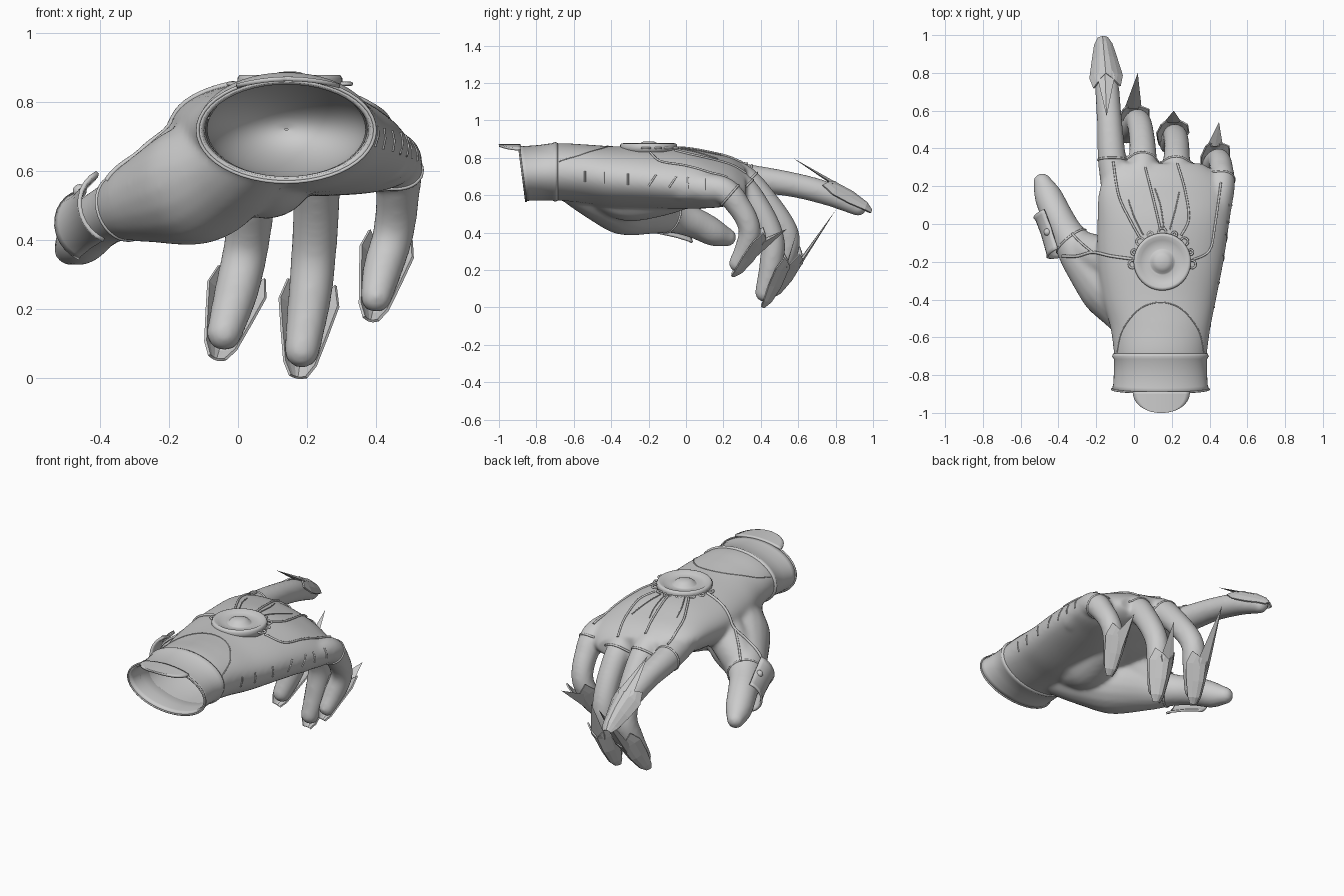
import bpy, bmesh, math
from mathutils import Vector as V
from mathutils.bvhtree import BVHTree

if "Cube" in bpy.data.objects:
    bpy.data.objects.remove(bpy.data.objects["Cube"])


def make(name, bm, smooth=True, thick=0, offset=-1):
    bmesh.ops.recalc_face_normals(bm, faces=bm.faces)
    me = bpy.data.meshes.new(name)
    bm.to_mesh(me)
    bm.free()
    if smooth:
        me.shade_smooth()
    ob = bpy.data.objects.new(name, me)
    bpy.context.collection.objects.link(ob)
    if thick:
        m = ob.modifiers.new("thickness", "SOLIDIFY")
        m.thickness, m.offset = thick, offset
    return ob


def skin_rings(bm, rings, caps=True, closed=True):
    vs = [[bm.verts.new(p) for p in r] for r in rings]
    n = len(vs[0])
    for a, b in zip(vs, vs[1:]):
        for i in range(n if closed else n - 1):
            j = (i + 1) % n
            bm.faces.new((a[i], a[j], b[j], b[i]))
    if caps:
        bm.faces.new(vs[0][::-1])
        bm.faces.new(vs[-1])


def spline(pts, steps=6):
    """Catmull-Rom through tuples of any length."""
    p = [pts[0]] + list(pts) + [pts[-1]]
    out = []
    for i in range(1, len(p) - 2):
        for k in range(steps):
            t = k / steps
            out.append([.5 * (2 * b + (c - a) * t + (2 * a - 5 * b + 4 * c - d) * t * t
                              + (3 * b - a - 3 * c + d) * t ** 3)
                        for a, b, c, d in zip(p[i - 1], p[i], p[i + 1], p[i + 2])])
    return out + [list(pts[-1])]


def section(y, cx, cz, rx, rz, tilt=0, shear=0, n=48):
    ring = []
    for i in range(n):
        a = math.tau * i / n
        x, z = rx * math.cos(a), rz * math.sin(a)
        ring.append(V((cx + x * math.cos(tilt) + z * math.sin(tilt), y - shear * z,
                       cz - x * math.sin(tilt) + z * math.cos(tilt))))
    return ring


def tube(bm, pts):
    path = spline(pts)
    c = [V(p[:3]) for p in path]
    rings = []
    for i, p in enumerate(path):
        t = (c[min(i + 1, len(c) - 1)] - c[max(i - 1, 0)]).normalized()
        s = (V((1, 0, 0)) - t * t.x).normalized()
        u = t.cross(s)
        rings.append([c[i] + (s * math.cos(k * math.tau / 20) + u * math.sin(k * math.tau / 20)) * p[3]
                      for k in range(20)])
    skin_rings(bm, rings)
    for e in (0, -1):
        ball = bmesh.ops.create_uvsphere(bm, u_segments=20, v_segments=12, radius=path[e][3])
        bmesh.ops.translate(bm, verts=ball["verts"], vec=c[e])


# Glove skin: palm loft, thumb and fingers fused together
fingers = {
    "index": [(-.08, .1, .72, .08), (-.115, .33, .69, .076), (-.13, .55, .66, .067),
              (-.145, .75, .61, .063), (-.16, .92, .535, .047)],
    "middle": [(.04, .1, .735, .08), (.045, .28, .70, .079), (.045, .42, .57, .07), (.025, .54, .39, .066),
               (-.005, .52, .25, .064), (-.04, .475, .13, .052)],
    "ring": [(.2, .08, .70, .08), (.22, .27, .66, .076), (.227, .385, .53, .069), (.22, .46, .37, .066),
             (.207, .455, .23, .063), (.185, .42, .08, .052)],
    "little": [(.42, -.02, .64, .075), (.46, .19, .63, .074), (.462, .29, .53, .064), (.45, .34, .42, .06),
               (.42, .32, .32, .058), (.40, .275, .235, .047)]}
thumb = [(.08, -.62, .68, .115), (-.01, -.47, .61, .145), (-.125, -.32, .56, .175), (-.27, -.17, .515, .125),
         (-.35, -.06, .485, .09), (-.41, .05, .45, .082), (-.455, .15, .40, .074), (-.485, .22, .375, .05)]
palm_pad = [(.08, -.42, .64, .13), (.08, -.3, .60, .14), (.12, -.12, .6, .11), (.15, .03, .62, .08)]
web = [(-.06, -.22, .69, .115), (-.16, -.18, .62, .11), (-.26, -.14, .54, .1)]
bm = bmesh.new()
palm = [(-.88, .14, .715, .228, .132, 0), (-.70, .14, .725, .245, .152, 0), (-.55, .14, .715, .265, .157, 0),
        (-.40, .135, .70, .30, .162, .04), (-.2, .14, .695, .335, .163, .08), (0, .155, .69, .352, .157, .14),
        (.15, .165, .68, .36, .132, .2), (.25, .15, .675, .315, .107, .22), (.32, .13, .67, .24, .07, .22)]
skin_rings(bm, [section(*s) for s in spline(palm)])
for pts in list(fingers.values()) + [thumb, palm_pad, web]:
    tube(bm, pts)
raw = make("glove_source", bm)
m = raw.modifiers.new("fuse", "REMESH")
m.mode, m.voxel_size = "VOXEL", .011
m = raw.modifiers.new("soften", "SMOOTH")
m.factor, m.iterations = .5, 14
dg = bpy.context.evaluated_depsgraph_get()
fused = bpy.data.meshes.new_from_object(raw.evaluated_get(dg))
bpy.data.objects.remove(raw)
bm = bmesh.new()
bm.from_mesh(fused)
bmesh.ops.delete(bm, geom=[f for f in bm.faces if f.calc_center_median().y < -.8], context="FACES")
tree = BVHTree.FromBMesh(bm)
make("glove", bm)

# Inner lining closing the wrist opening
bm = bmesh.new()
skin_rings(bm, [section(-.72 + .42 * math.sin(a), .14, .72, .23 * math.cos(a), .137 * math.cos(a))
                for a in [k * 1.55 / 12 for k in range(13)]], caps=False)
make("inner_lining", bm)


# Raised lines laid on the skin
def cord(name, pts, r=.006, closed=False):
    cu = bpy.data.curves.new(name, "CURVE")
    cu.dimensions, cu.bevel_depth, cu.bevel_resolution, cu.use_fill_caps = "3D", r, 2, True
    sp = cu.splines.new("POLY")
    sp.points.add(len(pts) - 1)
    for q, p in zip(sp.points, pts):
        q.co = (*p, 1)
    sp.use_cyclic_u = closed
    ob = bpy.data.objects.new(name, cu)
    bpy.context.collection.objects.link(ob)


def on_top(xy, lift=.003):
    hits = [tree.ray_cast(V((x, y, 2)), V((0, 0, -1)))[0] for x, y in spline(xy, 9)]
    return [h + V((0, 0, lift)) for h in hits if h]


def band(name, centre, axis, reach, r=.006):
    t = V(axis).normalized()
    s = t.orthogonal().normalized()
    u, c, pts = t.cross(s), V(centre), []
    for i in range(32):
        d = s * math.cos(i * math.tau / 32) + u * math.sin(i * math.tau / 32)
        h = tree.ray_cast(c + d * reach, -d, reach)[0]
        pts.append(h if h else c + d * reach * .8)
    cord(name, pts, r, True)


cord("index_cord", on_top([(.03, -.07), (-.02, .02), (-.08, .15), (-.11, .33)]))
cord("index_cord_pair", on_top([(.05, -.06), (.0, .04), (-.03, .13)]), .003)
cord("middle_cord", on_top([(.14, -.03), (.11, .1), (.06, .3)]))
cord("middle_cord_pair", on_top([(.16, -.03), (.14, .1), (.11, .19)]), .003)
cord("ring_cord", on_top([(.25, -.06), (.29, .03), (.27, .18), (.23, .32)]))
cord("ring_cord_pair", on_top([(.19, -.03), (.22, .08), (.24, .17)]), .003)
cord("little_cord", on_top([(.31, -.19), (.40, -.14), (.43, 0), (.46, .22)]))
cord("thumb_cord", on_top([(-.01, -.185), (-.12, -.17), (-.22, -.15), (-.30, -.17), (-.38, -.17)]), .008)
cord("thumb_cord_branch", on_top([(-.22, -.15), (-.28, -.1), (-.33, -.05)]), .006)
cord("back_panel_seam", on_top([(-.09, -.68), (-.06, -.56), (.03, -.45), (.14, -.415), (.25, -.45),
                                (.34, -.56), (.37, -.68)], 0), .003)
for n, c, ax, k in (("index", (-.117, .34, .69), (0, 1, -.15), .1), ("middle", (.045, .32, .66), (0, .7, -.7), .1),
                    ("ring", (.222, .30, .625), (0, .7, -.7), .1), ("little", (.46, .23, .595), (0, .75, -.65), .1),
                    ("thumb", (-.33, -.09, .49), (-.6, .75, -.25), .13)):
    band(n + "_band", c, ax, k)

# Stitches down the outer edge
for i, y in enumerate((-.54, -.44, -.31, -.18, -.07, .01, .1)):
    lean = .02 if i in (3, 4) else 0
    pts = [tree.ray_cast(V((2, y + lean * k, .70 - i * .007 + .03 * k)), V((-1, 0, 0)))[0] for k in (-1, 0, 1)]
    cord("stitch_%d" % i, [p for p in pts if p], .005)

# Cuff, rim and wrist tongue
bm = bmesh.new()
cuff = [(-.875, .14, .717, .257, .15, 0, .13), (-.85, .14, .717, .25, .145, 0, .13), (-.78, .14, .72, .246, .148, 0, .06),
        (-.715, .14, .725, .247, .153, 0, 0), (-.70, .14, .725, .256, .16, 0, 0), (-.685, .14, .725, .25, .154, 0, 0)]
skin_rings(bm, [section(*s) for s in cuff], caps=False)
make("cuff", bm, thick=.012)
cord("cuff_rim", section(*cuff[0]), .005, True)
bm = bmesh.new()
rows = []
for k in range(13):
    y = -.886 - .114 * math.sin(k / 12 * math.pi / 2)
    w = .148 * max(0, 1 - ((-.886 - y) / .114) ** 2.2) ** .5 + .002
    rows.append([V((.145 + w * u, y, .866 - .02 * (w * u / .148) ** 2)) for u in [i / 6 - 1 for i in range(13)]])
skin_rings(bm, rows, caps=False, closed=False)
make("wrist_tongue", bm, thick=.013, offset=0)

# Medallion with its loops
bm = bmesh.new()
prof = [(.002, .038), (.03, .036), (.05, .026), (.062, .012), (.07, .009), (.115, .016), (.135, .028), (.146, .027),
        (.152, .018), (.152, -.02)]
skin_rings(bm, [[V((.15 + r * math.cos(a), -.2 + r * math.sin(a), .85 + z))
                 for a in [i * math.tau / 48 for i in range(48)]] for r, z in prof])
make("medallion", bm)
for i in range(9):
    a = math.radians(-5 + 190 * i / 8)
    r = .02 if i % 2 == 0 else .013
    bpy.ops.mesh.primitive_torus_add(major_radius=r, minor_radius=.006, major_segments=16, minor_segments=8,
                                     location=(.15 + .158 * math.cos(a), -.2 + .158 * math.sin(a), .852))
    bpy.context.object.name = "medallion_loop_%d" % i
    bpy.ops.object.shade_smooth()


# Finger claws: a ridged shield with a raised spike
def claw(name, pts, ref, spike, tilt=0, w_scale=1):
    end = V(pts[-1][:3])
    a = (V(pts[-2][:3]) - end).normalized()
    tip = end - a * (pts[-1][3] + .025)
    a = (a + V(ref) * tilt).normalized()
    n = (V(ref) - a * a.dot(V(ref))).normalized()
    s = a.cross(n)
    at = lambda l, w, h: tip + a * l + s * w * w_scale + n * h
    bm = bmesh.new()
    shape = [(0, .024, .016, 0), (.04, .046, .042, 0), (.13, .066, .064, -.002), (.23, .086, .072, .005),
             (.30, .07, .076, .03)]
    skin_rings(bm, [[at(l - .06 * (1 - abs(u)) * (l > .25), w * u, h + (e - h) * abs(u) ** 1.7)
                     for u in (-1, -.7, -.35, 0, .35, .7, 1)] for l, w, h, e in shape], False, False)
    make(name + "_claw", bm, smooth=False, thick=.008, offset=0)
    bm = bmesh.new()
    top = bm.verts.new(spike)
    base = [bm.verts.new(at(*q)) for q in ((.14, 0, .066), (.25, .047, .06), (.25, 0, .055), (.25, -.047, .06))]
    for i in range(4):
        bm.faces.new((top, base[i], base[(i + 1) % 4]))
    bm.faces.new(base[::-1])
    make(name + "_claw_spike", bm, smooth=False)


claw("index", fingers["index"], (0, 0, 1), (-.145, .57, .80))
claw("middle", fingers["middle"], (0, 1, 0), (.02, .80, .52), .12)
claw("ring", fingers["ring"], (0, 1, 0), (.21, .60, .43), .1)
claw("little", fingers["little"], (0, 1, 0), (.45, .54, .42), .03, .9)

# Thumb guard plate with stud
d = V((-.32, .9, -.25)).normalized()
out = V((-.92, -.36, 0))
out = (out - d * out.dot(d)).normalized()
up = V((0, 0, 1))
up = (up - d * up.dot(d) - out * up.dot(out)).normalized()
mid = V((-.395, -.02, .465))
wrap = lambda l, g, r: mid + d * l + (out * math.cos(g) + up * math.sin(g)) * r
bm = bmesh.new()
skin_rings(bm, [[wrap(l, math.radians(g), r) for g in range(-65, 66, 13)]
                for l, r in ((-.13, .112), (-.11, .105), (0, .098), (.08, .1), (.1, .106))], False, False)
make("thumb_guard", bm, thick=.012, offset=0)
bpy.ops.mesh.primitive_uv_sphere_add(segments=16, ring_count=10, radius=.02, location=wrap(-.02, math.radians(48), .1))
bpy.context.object.name = "thumb_guard_stud"
bpy.ops.object.shade_smooth()
